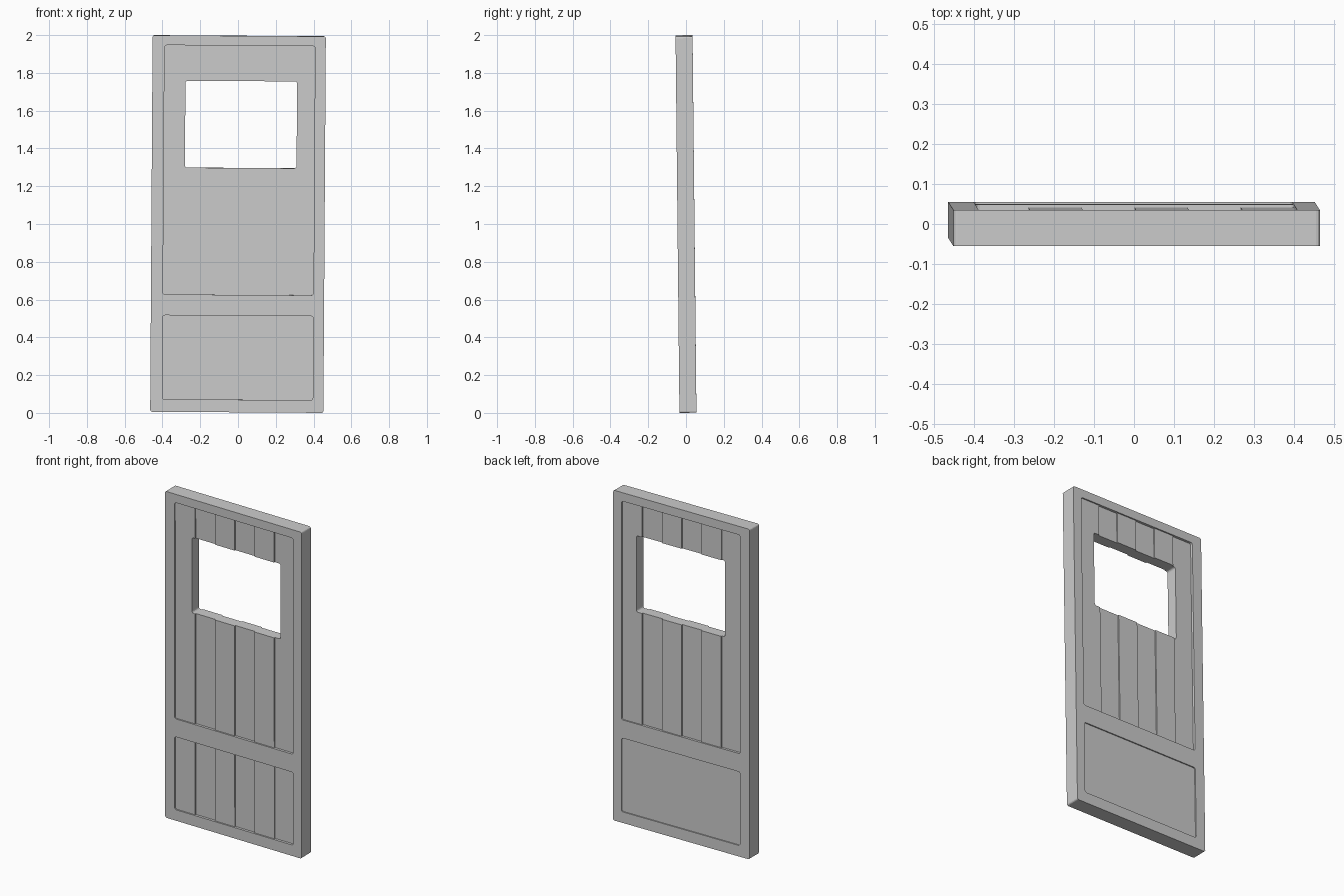
import bpy, bmesh
from math import sin, cos, pi
from mathutils import Matrix

if "Cube" in bpy.data.objects:
    bpy.data.objects.remove(bpy.data.objects["Cube"])

# The whole door leans slightly; parts are built upright around its centre
LEAN = Matrix.Translation((0, 0, 1)) @ Matrix.Rotation(0.0065, 4, 'Y') @ Matrix.Rotation(0.0103, 4, 'X')
W, H, T = 0.917, 1.993, 0.09


def rounded_rect(x0, x1, z0, z1, r=0.012, seg=3):
    """Outline in the XZ plane with rounded corners (r = 0 gives sharp ones)."""
    if r == 0:
        return [(x1, z1), (x0, z1), (x0, z0), (x1, z0)]
    pts = []
    corners = [(x1 - r, z1 - r), (x0 + r, z1 - r), (x0 + r, z0 + r), (x1 - r, z0 + r)]
    for q, (cx, cz) in enumerate(corners):
        for i in range(seg + 1):
            a = (q + i / seg) * pi / 2
            pts.append((cx + r * cos(a), cz + r * sin(a)))
    return pts


def slab(name, outlines, y0, y1):
    """Extrude an outline (with optional hole outlines) from y0 to y1."""
    bm = bmesh.new()
    edges = []
    for pts in outlines:
        vs = [bm.verts.new((x, y0, z)) for x, z in pts]
        edges += [bm.edges.new((vs[i - 1], vs[i])) for i in range(len(vs))]
    bmesh.ops.triangle_fill(bm, use_beauty=True, use_dissolve=False, edges=edges)
    res = bmesh.ops.extrude_face_region(bm, geom=bm.faces[:], use_keep_orig=True)
    moved = [g for g in res["geom"] if isinstance(g, bmesh.types.BMVert)]
    bmesh.ops.translate(bm, verts=moved, vec=(0, y1 - y0, 0))
    bmesh.ops.recalc_face_normals(bm, faces=bm.faces[:])
    me = bpy.data.meshes.new(name)
    bm.to_mesh(me)
    bm.free()
    ob = bpy.data.objects.new(name, me)
    bpy.context.collection.objects.link(ob)
    ob.matrix_world = LEAN
    return ob


# Frame with an upper and a lower panel opening
L, R = -0.395, 0.402
slab("door_frame", [
    rounded_rect(-W / 2, W / 2, -H / 2, H / 2, 0.01),
    rounded_rect(L, R, -0.375, 0.945),
    rounded_rect(L, R, -0.93, -0.485)], -T / 2, T / 2)

# Window opening cutter
cutter = slab("window_cutter", [rounded_rect(-0.283, 0.308, 0.297, 0.757)], -0.1, 0.1)
cutter.hide_render = True
cutter.hide_viewport = True
cutter.display_type = 'WIRE'

# Six vertical planks, alternately set forward and back, tucked into the frame
step = (R - L) / 6
for i in range(6):
    x0 = L + i * step - (0.02 if i == 0 else 0)
    x1 = L + (i + 1) * step + (0.02 if i == 5 else 0)
    s = 0.0035 if i % 2 else -0.0035
    plank = slab(f"plank_{i + 1}", [rounded_rect(x0, x1, -0.95, 0.965, 0)], -0.0335 + s, 0.0335 + s)
    cut = plank.modifiers.new("window", 'BOOLEAN')
    cut.operation = 'DIFFERENCE'
    cut.solver = 'EXACT'
    cut.object = cutter

# Flat kick board covering the planks on the lower back
slab("lower_back_board", [rounded_rect(L - 0.02, R + 0.02, -0.95, -0.46, 0)], 0.02, 0.038)
